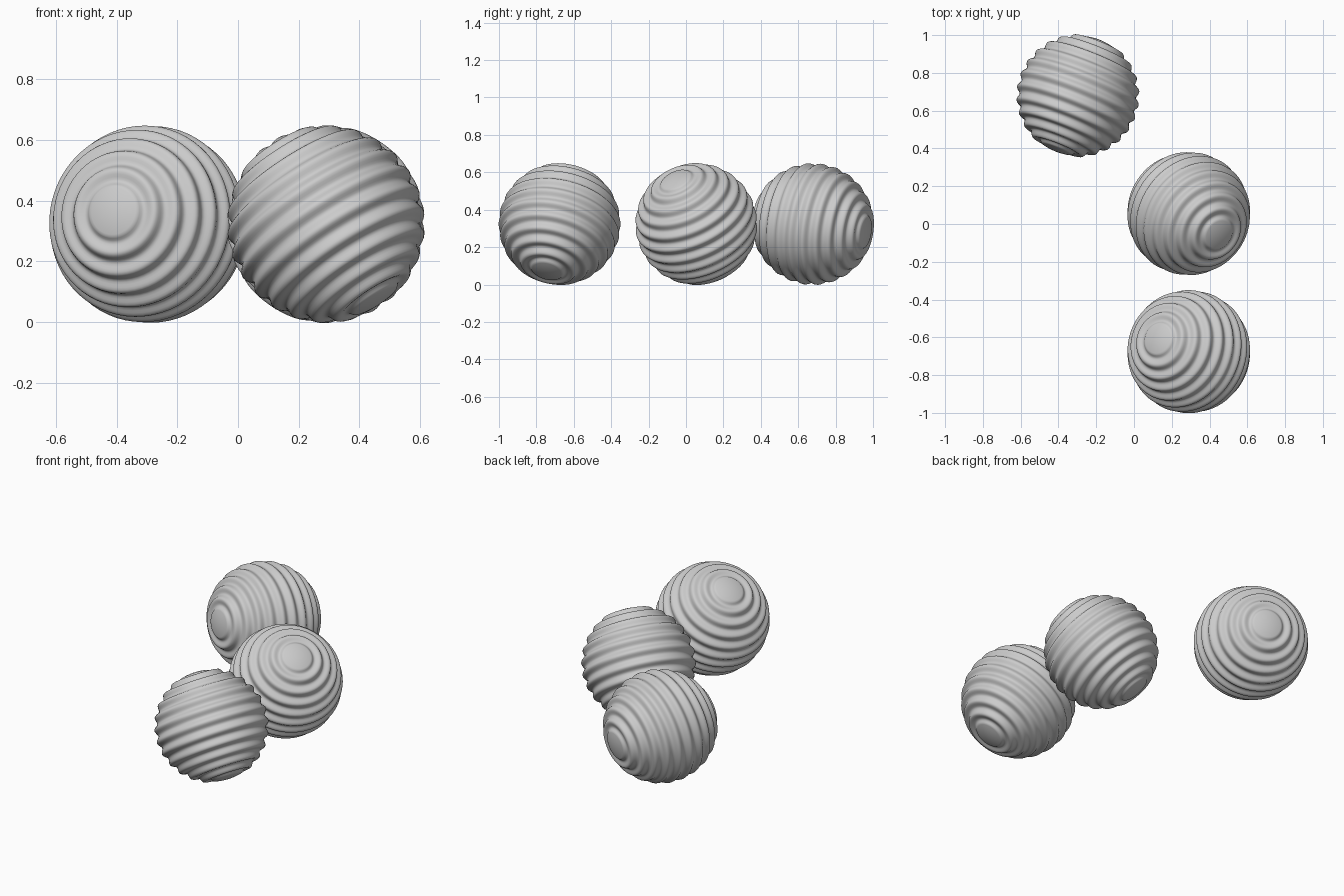
import bpy, math
from mathutils import Vector

if "Cube" in bpy.data.objects:
    bpy.data.objects.remove(bpy.data.objects["Cube"])

R, STEP = 0.319, math.pi / 14   # mean radius and angular rib spacing


def ribbed_ball(name, centre, axis):
    # profile from pole to pole: smooth caps, rounded ribs between narrow grooves
    prof = []
    n = 140
    for i in range(1, n):
        t = math.pi * i / n
        edge = min(t, math.pi - t)
        if edge < 1.0 * STEP:
            r = R - 0.001
        else:
            r = R - 0.002 + 0.009 * math.cos(2 * math.pi * t / STEP)
            r = r if edge > 1.5 * STEP else min(r, R - 0.001)
        prof.append((r * math.sin(t), r * math.cos(t)))
    seg = 64
    verts = [(0, 0, R - 0.001)]
    for p, z in prof:
        verts += [(p * math.cos(2 * math.pi * k / seg), p * math.sin(2 * math.pi * k / seg), z) for k in range(seg)]
    verts.append((0, 0, -R + 0.001))
    faces = []
    for k in range(seg):
        j = (k + 1) % seg
        faces.append((0, 1 + k, 1 + j))
        for i in range(len(prof) - 1):
            a, b = 1 + i * seg, 1 + (i + 1) * seg
            faces.append((a + k, b + k, b + j, a + j))
        a = 1 + (len(prof) - 1) * seg
        faces.append((len(verts) - 1, a + j, a + k))
    me = bpy.data.meshes.new(name)
    me.from_pydata(verts, [], faces)
    me.shade_smooth()
    ob = bpy.data.objects.new(name, me)
    ob.location = centre
    ob.rotation_mode = 'QUATERNION'
    ob.rotation_quaternion = Vector(axis).to_track_quat('Z', 'Y')
    bpy.context.collection.objects.link(ob)


# three loose balls, each tipped a different way
ribbed_ball("front_ball", (0.29, -0.676, 0.323), (-0.53, 0.22, 0.82))
ribbed_ball("middle_ball", (0.29, 0.055, 0.323), (0.52, -0.36, 0.775))
ribbed_ball("back_ball", (-0.297, 0.679, 0.323), (-0.37, -0.92, 0.14))
